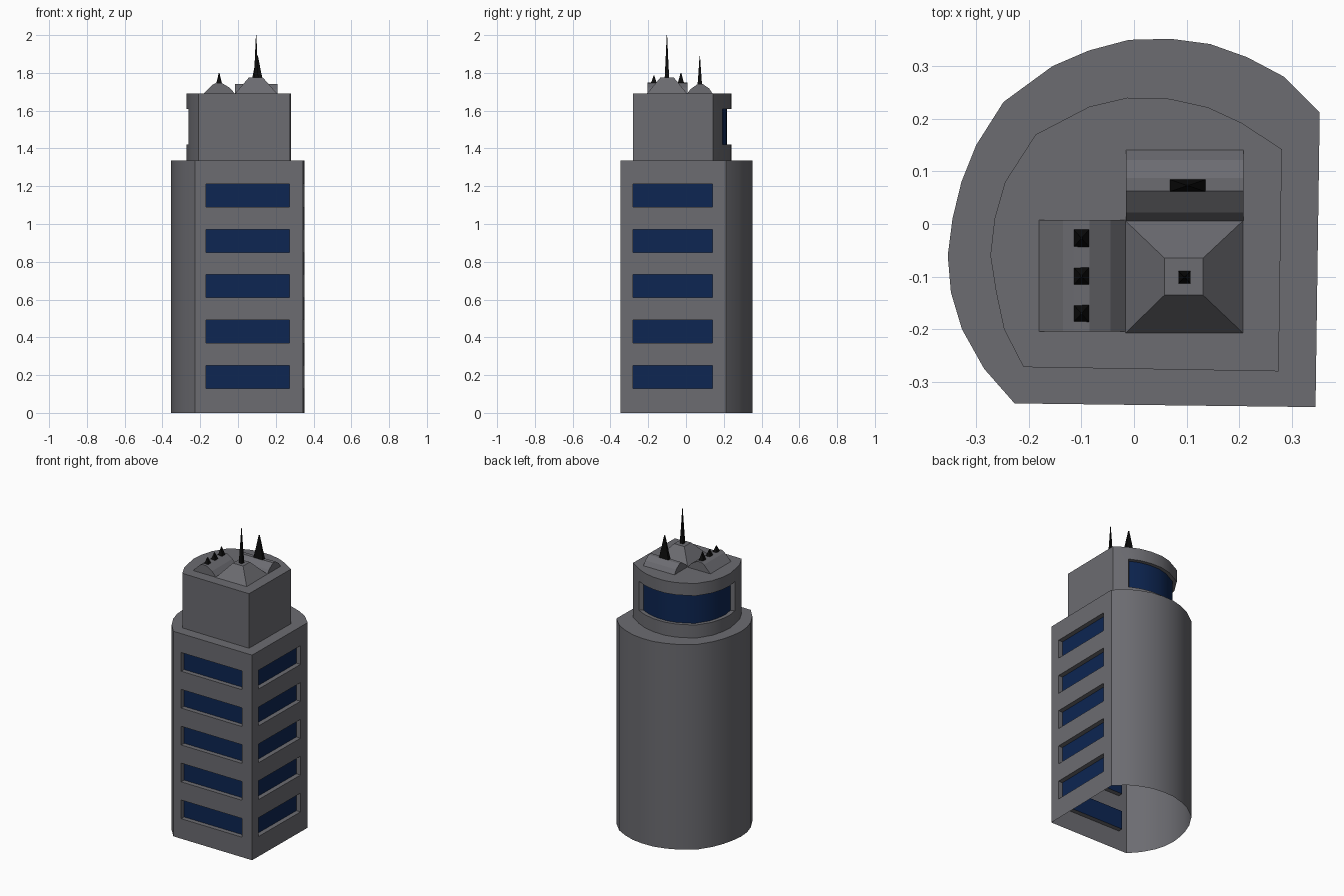
import bpy, bmesh
from mathutils import Vector

if "Cube" in bpy.data.objects:
    bpy.data.objects.remove(bpy.data.objects["Cube"])


def material(name, rgb):
    m = bpy.data.materials.new(name)
    m.diffuse_color = (*rgb, 1)
    m.use_nodes = True
    m.node_tree.nodes["Principled BSDF"].inputs["Base Color"].default_value = m.diffuse_color
    return m


GREY = material("concrete grey", (0.15, 0.15, 0.166))
BLUE = material("window blue", (0.004, 0.019, 0.085))
BLACK = material("antenna black", (0.004, 0.004, 0.004))


def finish(bm, name, mats, smooth=False):
    bmesh.ops.remove_doubles(bm, verts=bm.verts, dist=0.0001)
    me = bpy.data.meshes.new(name)
    bm.to_mesh(me)
    bm.free()
    ob = bpy.data.objects.new(name, me)
    bpy.context.collection.objects.link(ob)
    for m in mats:
        me.materials.append(m)
    if smooth:
        bpy.ops.object.select_all(action='DESELECT')
        ob.select_set(True)
        bpy.context.view_layer.objects.active = ob
        bpy.ops.object.shade_smooth_by_angle(angle=0.6)
    return ob


def face(bm, pts, mat=0):
    f = bm.faces.new([bm.verts.new(p) for p in pts])
    f.material_index = mat


def wall(bm, path, zs, first=0, last=0, inner=None):
    """Wall along a path; odd storeys of segments first..last-1 are recessed windows."""
    for k in range(len(zs) - 1):
        lo, hi = zs[k], zs[k + 1]
        for i in range(len(path) - 1):
            a, b = path[i], path[i + 1]
            if k % 2 == 0 or not first <= i < last:
                face(bm, [(*a, lo), (*b, lo), (*b, hi), (*a, hi)])
                continue
            c, d = inner[i], inner[i + 1]
            face(bm, [(*c, lo), (*d, lo), (*d, hi), (*c, hi)], 1)   # glass
            face(bm, [(*a, lo), (*b, lo), (*d, lo), (*c, lo)])      # sill
            face(bm, [(*c, hi), (*d, hi), (*b, hi), (*a, hi)])      # lintel
            if i == first:
                face(bm, [(*a, lo), (*c, lo), (*c, hi), (*a, hi)])
            if i == last - 1:
                face(bm, [(*b, hi), (*d, hi), (*d, lo), (*b, lo)])


def roof(bm, outline, z):
    face(bm, [(*p, z) for p in outline])


# Tower outline: two straight sides plus a rounded back
FL, FR = (-0.227, -0.341), (0.345, -0.348)
curve = [(0.353, 0.212), (0.285, 0.28), (0.215, 0.317), (0.145, 0.342), (0.07, 0.352),
         (-0.01, 0.35), (-0.085, 0.33), (-0.155, 0.3), (-0.248, 0.232), (-0.30, 0.15),
         (-0.328, 0.08), (-0.345, 0.01), (-0.354, -0.06), (-0.348, -0.13),
         (-0.327, -0.2), (-0.285, -0.275), FL]
BR = curve[0]


def split(p, q, s, t):
    p, q = Vector(p), Vector(q)
    return [p, p.lerp(q, s), p.lerp(q, t), q]


# Main tower, open underneath, five storeys of windows on two sides
zs = [0] + [z for k in range(5) for z in (0.13 + 0.24 * k, 0.252 + 0.24 * k)] + [1.335]
bm = bmesh.new()
front = split(FL, FR, 0.10, 0.873)
wall(bm, front, zs, 1, 2, [p + Vector((0, 0.03)) for p in front])
right = split(FR, BR, 0.12, 0.872)
wall(bm, right, zs, 1, 2, [p - Vector((0.03, 0)) for p in right])
wall(bm, curve, [0, 1.335])
roof(bm, [FL, FR] + curve[:-1], 1.335)
finish(bm, "main_tower", [GREY, BLUE], True)

# Upper tower with one curved window around the back
ufl, ufr = (-0.21, -0.272), (0.275, -0.28)
ucurve = [(0.281, 0.142), (0.205, 0.192), (0.14, 0.222), (0.068, 0.238), (-0.013, 0.24),
          (-0.085, 0.223), (-0.187, 0.17), (-0.245, 0.08), (-0.265, 0.01),
          (-0.273, -0.06), (-0.262, -0.13), (-0.247, -0.2), ufl]
bm = bmesh.new()
wall(bm, [ufl, ufr, ucurve[0]], [1.335, 1.69])
wall(bm, ucurve, [1.335, 1.42, 1.61, 1.69], 1, 10, [(x * 0.905, y * 0.905) for x, y in ucurve])
roof(bm, [ufl, ufr] + ucurve[:-1], 1.69)
finish(bm, "upper_tower", [GREY, BLUE], True)


def stack(name, rings, mat):
    """Four-sided tapering solid from (x0, x1, y0, y1, z) rings."""
    bm = bmesh.new()
    loops = [[(a, c, z), (b, c, z), (b, d, z), (a, d, z)] for a, b, c, d, z in rings]
    for lo, hi in zip(loops, loops[1:]):
        for i in range(4):
            j = (i + 1) % 4
            face(bm, [lo[i], lo[j], hi[j], hi[i]])
    face(bm, loops[-1])
    return finish(bm, name, [mat])


def barrel(name, profile, lo, hi, along_y):
    """Ridge-shaped roof pod: profile extruded along x or y."""
    bm = bmesh.new()
    ends = [[(u, e, z) if along_y else (e, u, z) for u, z in profile] for e in (lo, hi)]
    for i in range(len(profile) - 1):
        face(bm, [ends[0][i], ends[0][i + 1], ends[1][i + 1], ends[1][i]])
    for e in ends:
        face(bm, e)
    bmesh.ops.remove_doubles(bm, verts=bm.verts, dist=0.0001)
    face(bm, [ends[0][0], ends[0][-1], ends[1][-1], ends[1][0]])
    bmesh.ops.remove_doubles(bm, verts=bm.verts, dist=0.0001)
    bmesh.ops.recalc_face_normals(bm, faces=bm.faces)
    finish(bm, name, [GREY])


# Roof pods
stack("roof_pyramid", [(-0.016, 0.207, -0.207, 0.006, 1.69),
                       (0.058, 0.131, -0.135, -0.065, 1.776)], GREY)
barrel("left_roof_pod", [(-0.181, 1.69), (-0.135, 1.737), (-0.115, 1.748), (-0.085, 1.746),
                         (-0.045, 1.722), (-0.016, 1.69)], -0.204, 0.008, True)
barrel("back_roof_pod", [(0.006, 1.69), (0.022, 1.712), (0.063, 1.742), (0.087, 1.742),
                         (0.122, 1.718), (0.141, 1.69)], -0.015, 0.208, False)


def spike(name, x, y, hx, hy, z0, z1):
    steps = [(1, 0), (0.62, 0.4), (0.1, 1)]
    stack(name, [(x - hx * s, x + hx * s, y - hy * s, y + hy * s, z0 + (z1 - z0) * t)
                 for s, t in steps], BLACK)


# Antennas
spike("main_antenna", 0.096, -0.101, 0.012, 0.012, 1.77, 2.0)
spike("back_antenna", 0.102, 0.073, 0.035, 0.012, 1.735, 1.89)
for i, (y, top) in enumerate([(-0.17, 1.785), (-0.099, 1.79), (-0.027, 1.80)]):
    spike(f"small_antenna_{i + 1}", -0.1, y, 0.017, 0.019, 1.738, top)
